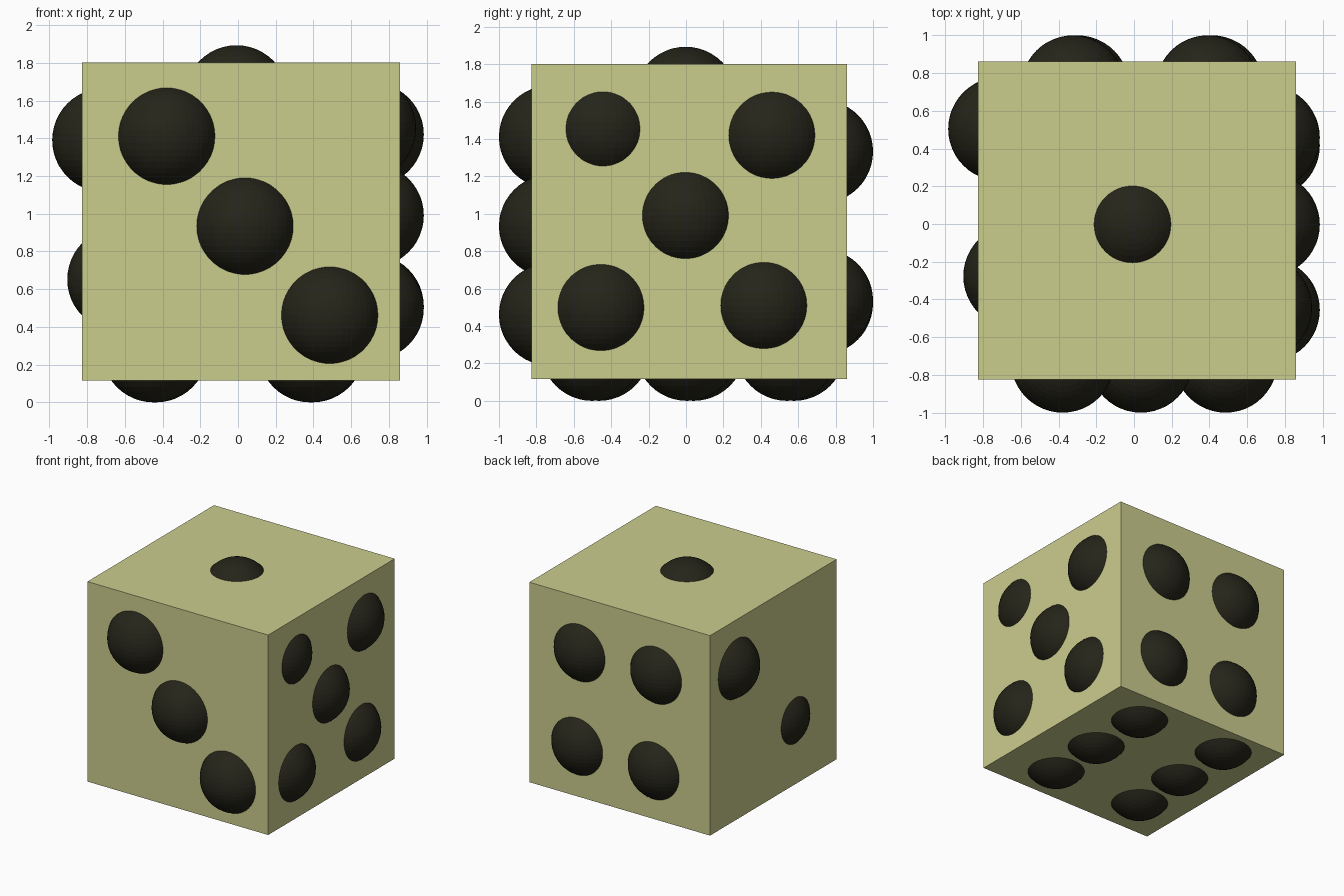
import bpy

if "Cube" in bpy.data.objects:
    bpy.data.objects.remove(bpy.data.objects["Cube"])

R = 0.275  # every pip is a full ball sunk into the cube


def material(name, color):
    m = bpy.data.materials.new(name)
    m.diffuse_color = (*color, 1)
    m.use_nodes = True
    m.node_tree.nodes["Principled BSDF"].inputs["Base Color"].default_value = m.diffuse_color
    return m


ivory = material("pale_yellow", (0.60, 0.61, 0.27))
black = material("dark_pip", (0.019, 0.018, 0.010))

# Cube body
bpy.ops.mesh.primitive_cube_add(size=1.686, location=(0.016, 0.018, 0.959))
body = bpy.context.object
body.name = "die_body"
body.data.materials.append(ivory)

# One shared ball mesh for all pips
bpy.ops.mesh.primitive_uv_sphere_add(segments=48, ring_count=24, radius=R)
first = bpy.context.object
ball = first.data
ball.name = "pip_ball"
ball.materials.append(black)
bpy.data.objects.remove(first)


def pips(face, centres):
    for i, c in enumerate(centres, 1):
        ob = bpy.data.objects.new(f"{face}_pip_{i}", ball)
        ob.location = c
        bpy.context.collection.objects.link(ob)


# One on top
pips("top", [(-0.008, -0.002, 1.618)])

# Two on the left
pips("left", [(-0.71, 0.504, 1.39), (-0.63, -0.277, 0.652)])

# Three on the front
pips("front", [(x, -1 + R, z) for x, z in
               [(-0.378, 1.411), (0.037, 0.934), (0.486, 0.462)]])

# Four on the back
pips("back", [(x, 1 - R, z) for x, z in
              [(0.391, 1.332), (-0.323, 1.334), (0.413, 0.537), (-0.30, 0.522)]])

# Five on the right, one of them sunk deeper
pips("right", [(0.669, -0.444, 1.454)] + [(0.71, y, z) for y, z in
               [(0.459, 1.42), (-0.003, 0.991), (-0.455, 0.499), (0.416, 0.51)]])

# Six on the bottom
pips("bottom", [(x, y, R) for x, y in
                [(0.395, 0.54), (0.394, 0.005), (0.382, -0.502),
                 (-0.435, 0.577), (-0.436, 0.041), (-0.448, -0.466)]])
